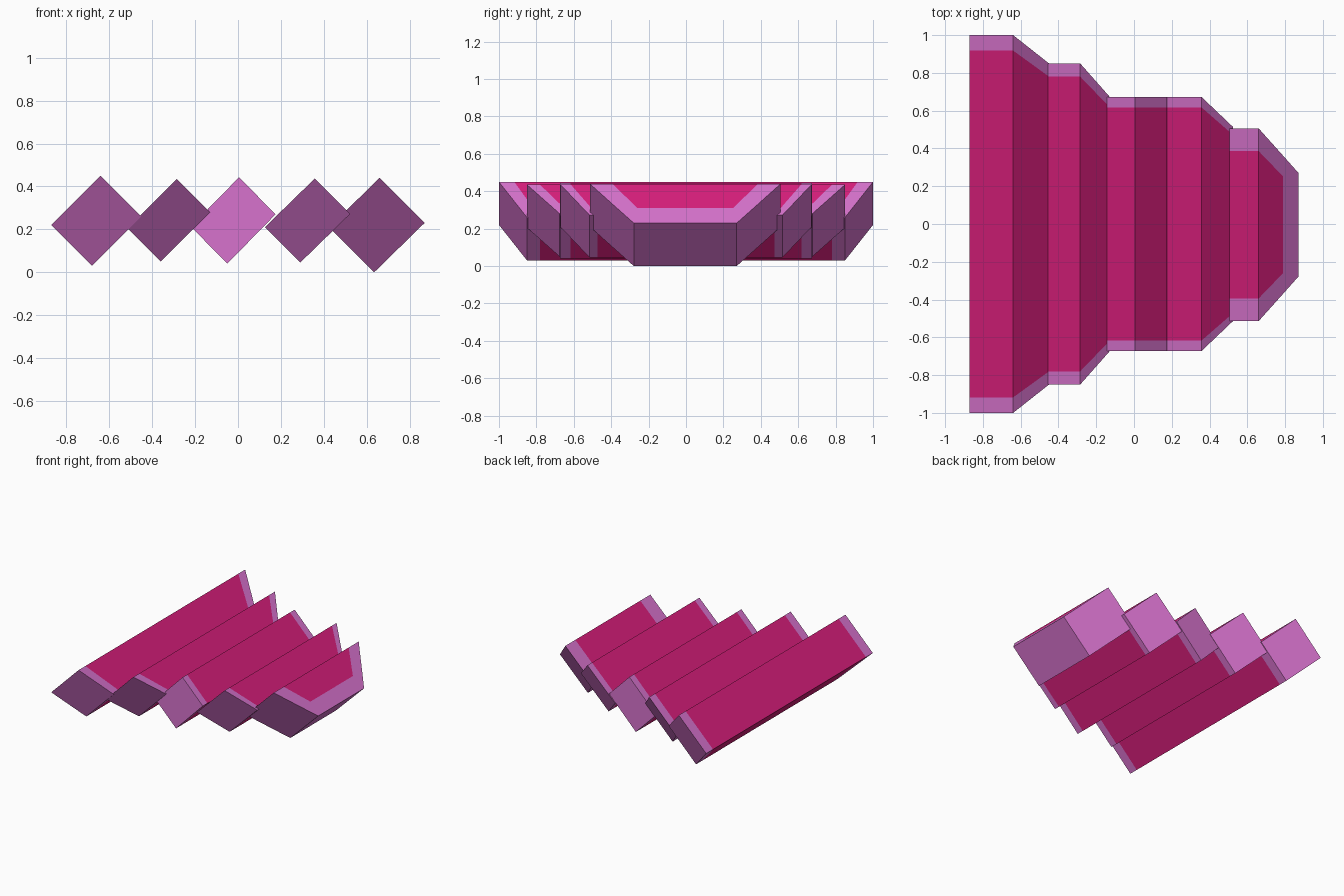
import bpy, bmesh

if "Cube" in bpy.data.objects:
    bpy.data.objects.remove(bpy.data.objects["Cube"])


def make_material(name, colour):
    m = bpy.data.materials.new(name)
    m.diffuse_color = (*colour, 1)
    m.use_nodes = True
    m.node_tree.nodes["Principled BSDF"].inputs["Base Color"].default_value = m.diffuse_color
    return m


magenta = make_material("magenta", (0.69, 0.013, 0.20))
violet = make_material("violet", (0.68, 0.17, 0.61))


def make_bar(name, profile, rim=(), shift=0.0):
    """Loft a profile of (x, z, outer half length, inner half length) along y.
    The two end bands, caps and the side strips listed in rim are violet."""
    bm = bmesh.new()
    rings = []
    for sign, k in ((-1, 2), (-1, 3), (1, 3), (1, 2)):
        rings.append([bm.verts.new((p[0], sign * p[k] + shift, p[1])) for p in profile])
    n = len(profile)
    for band, (a, b) in enumerate(zip(rings, rings[1:])):
        for i in range(n):
            j = (i + 1) % n
            f = bm.faces.new((a[i], a[j], b[j], b[i]))
            f.material_index = 0 if band == 1 and i not in rim else 1
    for ring in (rings[0], rings[-1]):
        bm.faces.new(ring).material_index = 1
    bmesh.ops.recalc_face_normals(bm, faces=bm.faces)
    mesh = bpy.data.meshes.new(name)
    bm.to_mesh(mesh)
    bm.free()
    mesh.materials.append(magenta)
    mesh.materials.append(violet)
    obj = bpy.data.objects.new(name, mesh)
    bpy.context.collection.objects.link(obj)


# Four mitred bars: left, top, bottom corners, then long and short half lengths
bars = [
    ("longest_bar", (-0.87, 0.22), (-0.64, 0.45), (-0.68, 0.03), 1.0, 0.85),
    ("second_bar", (-0.515, 0.205), (-0.285, 0.435), (-0.36, 0.05), 0.85, 0.675),
    ("middle_bar", (-0.22, 0.213), (0.005, 0.443), (-0.05, 0.04), 0.673, 0.673),
    ("fourth_bar", (0.125, 0.21), (0.358, 0.437), (0.29, 0.045), 0.672, 0.515),
]
for name, left, top, bottom, long, short in bars:
    right = (top[0] + bottom[0] - left[0], top[1] + bottom[1] - left[1])
    corners = ((left, long), (top, long), (right, short), (bottom, short))
    make_bar(name, [(*c, h, h * 0.918) for c, h in corners])

# Shortest bar: violet also wraps the whole outer lower face
make_bar("shortest_bar", [
    (0.425, 0.21, 0.51, 0.39), (0.66, 0.44, 0.51, 0.39),
    (0.79, 0.31, 0.365, 0.255), (0.87, 0.23, 0.275, 0.20),
    (0.635, 0.0, 0.275, 0.20), (0.555, 0.08, 0.365, 0.255),
], rim=(2, 3, 4), shift=-0.004)
